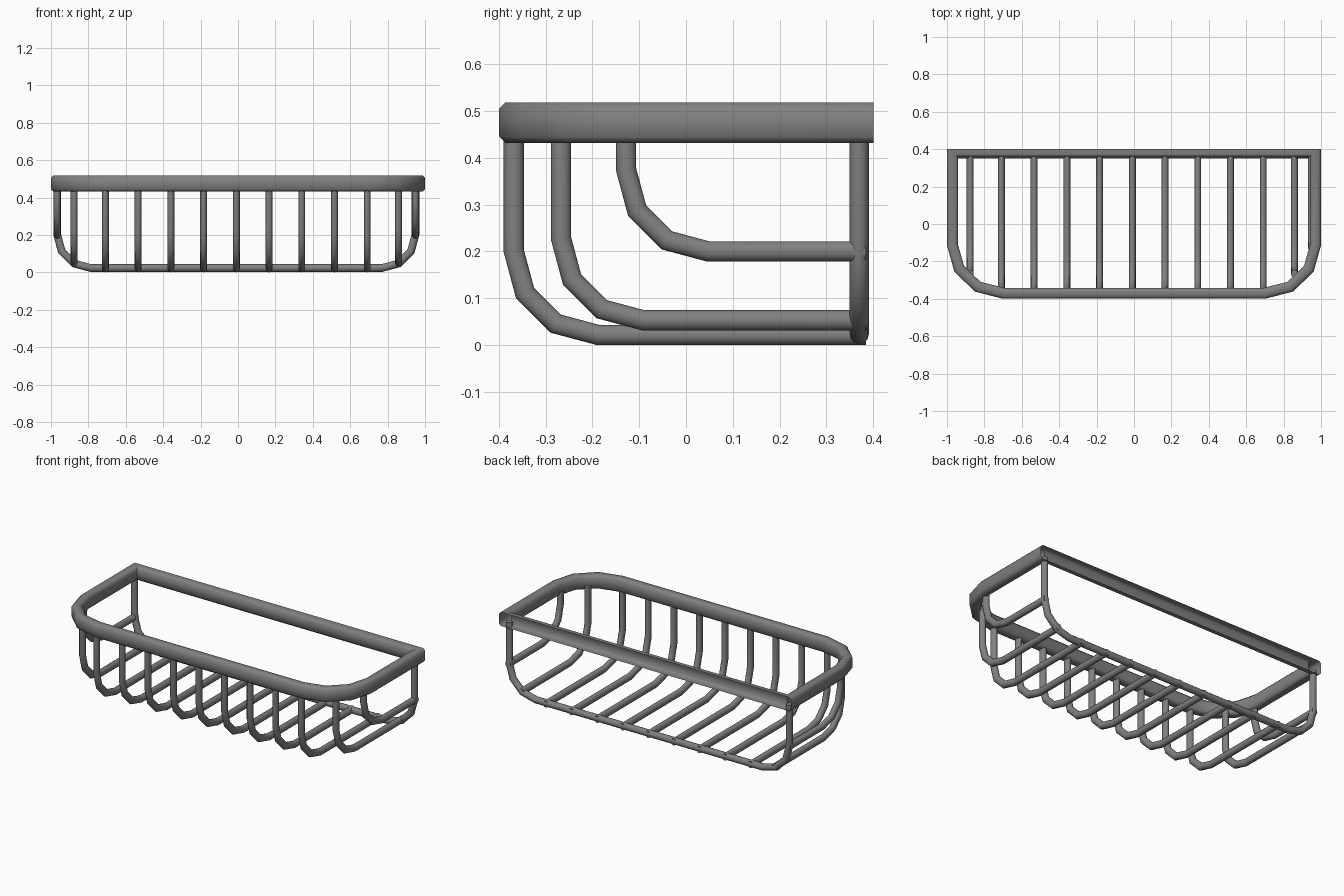
import bpy, bmesh, math
from mathutils import Vector

cube = bpy.data.objects.get("Cube")
if cube:
    bpy.data.objects.remove(cube, do_unlink=True)

steel = bpy.data.materials.new("dark_grey_steel")
steel.use_nodes = True
GREY = (0.22, 0.22, 0.22, 1)
steel.diffuse_color = GREY
steel.node_tree.nodes["Principled BSDF"].inputs["Base Color"].default_value = GREY


def sweep(name, path, normal, section, closed=False, cut_y=None):
    """Sweep a section along a flat path with mitred corners."""
    pts, n = [Vector(p) for p in path], Vector(normal)
    count, bm, rings = len(pts), bmesh.new(), []
    for i, p in enumerate(pts):
        before = (p - pts[i - 1]).normalized() if closed or i else None
        after = (pts[(i + 1) % count] - p).normalized() if closed or i < count - 1 else None
        a, b = before or after, after or before
        tangent = (a + b).normalized()
        side = tangent.cross(n) / tangent.dot(a)
        rings.append([bm.verts.new(p + side * u + n * v) for u, v in section])
    k = len(section)
    for i in range(count if closed else count - 1):
        r, s = rings[i], rings[(i + 1) % count]
        for j in range(k):
            bm.faces.new((r[j], r[(j + 1) % k], s[(j + 1) % k], s[j]))
    if not closed:
        bm.faces.new(rings[0])
        bm.faces.new(rings[-1])
    bmesh.ops.recalc_face_normals(bm, faces=bm.faces)
    # Slice away the back to leave an open channel
    if cut_y is not None:
        bmesh.ops.bisect_plane(bm, geom=bm.verts[:] + bm.edges[:] + bm.faces[:],
                               plane_co=(0, cut_y, 0), plane_no=(0, 1, 0), clear_outer=True)
    mesh = bpy.data.meshes.new(name)
    bm.to_mesh(mesh)
    bm.free()
    mesh.materials.append(steel)
    obj = bpy.data.objects.new(name, mesh)
    bpy.context.collection.objects.link(obj)
    bpy.ops.object.select_all(action='DESELECT')
    obj.select_set(True)
    bpy.context.view_layer.objects.active = obj
    bpy.ops.object.shade_smooth_by_angle(angle=math.radians(60))
    return obj


def bend(cx, cy, r, ry=None):
    """Quarter bend in three segments, from the left side round to the bottom."""
    ry = ry or r
    return [(cx - r * math.cos(math.radians(a)), cy - ry * math.sin(math.radians(a)))
            for a in (0, 30, 60, 90)]


# Rim: tall chamfered tube, rounded at the front, open along the back
W, H, C = 0.029, 0.043, 0.013
rim_section = [(W, H - C), (W - C, H), (C - W, H), (-W, H - C),
               (-W, C - H), (C - W, -H), (W - C, -H), (W, C - H)]
corner = bend(-0.70, -0.11, 0.271, 0.26)
outline = [(-0.971, 0.389)] + corner + [(-x, y) for x, y in reversed(corner)] + [(0.971, 0.389)]
sweep("rim", [(x, y, 0.475) for x, y in outline], (0, 0, 1), rim_section, True, 0.40)

# Wires
SHIFT, TOP, BACK = -0.009, 0.46, 0.385
ring = [math.tau * i / 12 for i in range(12)]
wire_section = [(0.0215 * math.cos(a), 0.0185 * math.sin(a)) for a in ring]
round_section = [(0.0205 * math.cos(a), 0.0205 * math.sin(a)) for a in ring]


def basket_wire(name, x, front, floor, r=0.175):
    """Wire dropping from the rim, bending and running to the back."""
    path = [(front, TOP)] + bend(front + r, floor + r, r) + [(BACK, floor)]
    sweep(name, [(x + SHIFT, y, z) for y, z in path], (1, 0, 0), wire_section)


for i in range(-4, 5):
    basket_wire(f"floor_wire_{i + 5}", i * 0.175, -0.368, 0.0215, 0.18)
for label, s in (("left", 1), ("right", -1)):
    basket_wire(f"{label}_lower_wire", s * 0.867, -0.267, 0.053)
    basket_wire(f"{label}_upper_wire", s * 0.958, -0.128, 0.20)

# Back frame wire: one U from rim corner to rim corner
half = [(-0.958, TOP)] + bend(-0.778, 0.203, 0.18)
loop = half + [(-x, z) for x, z in reversed(half)]
sweep("back_frame_wire", [(x + SHIFT, 0.37, z) for x, z in loop], (0, 1, 0), round_section)
